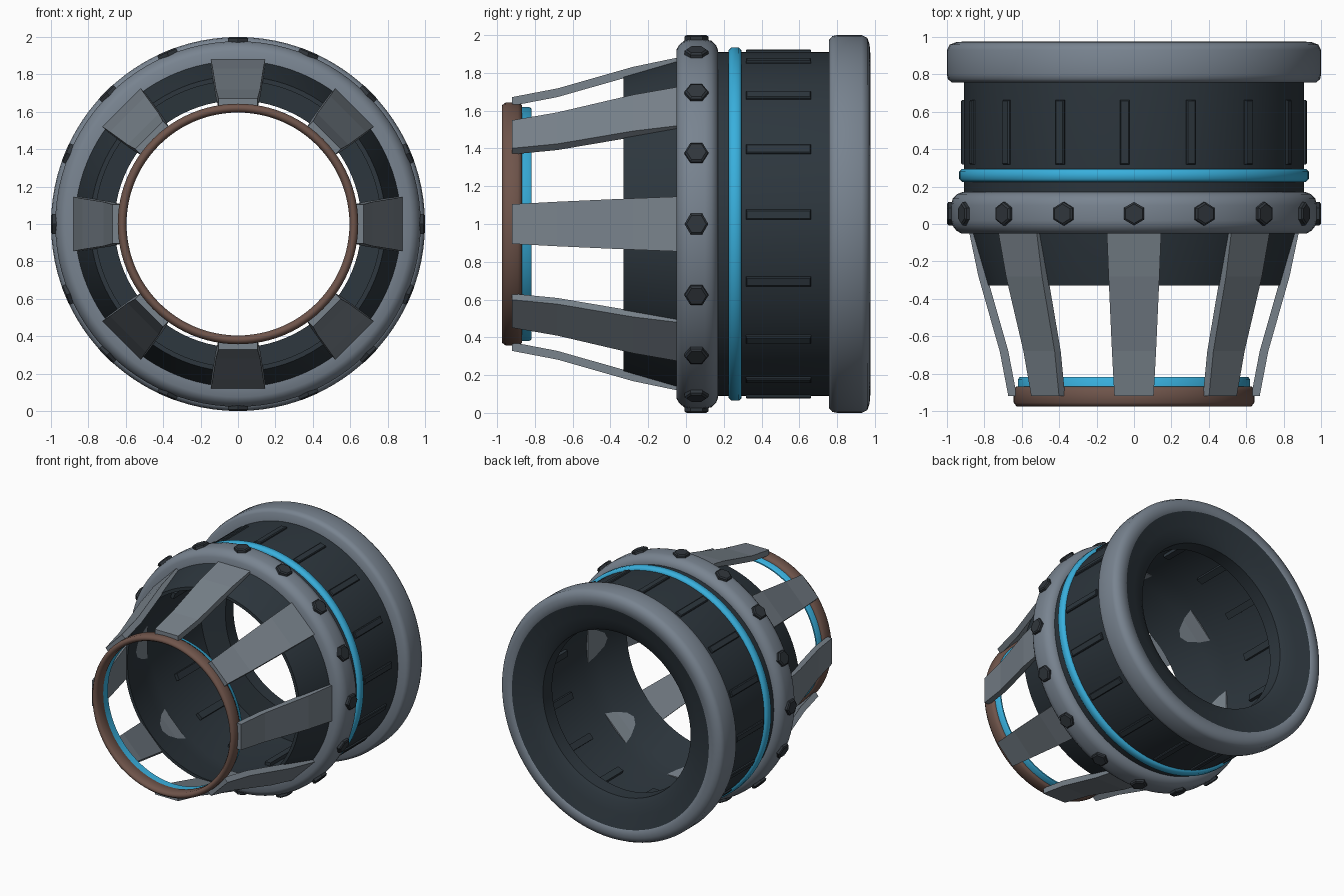
import bpy, bmesh, math
from mathutils import Matrix, Vector

if "Cube" in bpy.data.objects:
    bpy.data.objects.remove(bpy.data.objects["Cube"])

CENTRE = Matrix.Translation((0, 0, 1))


def material(name, rgb):
    m = bpy.data.materials.new(name)
    m.diffuse_color = (*rgb, 1)
    m.use_nodes = True
    m.node_tree.nodes["Principled BSDF"].inputs["Base Color"].default_value = m.diffuse_color
    return m


steel = material("steel grey", (0.19, 0.23, 0.28))
bar_grey = material("bar grey", (0.19, 0.225, 0.26))
dark = material("dark slate", (0.026, 0.037, 0.047))
bolt_dark = material("bolt charcoal", (0.03, 0.037, 0.045))
blue = material("bright blue", (0.04, 0.43, 0.72))
rust = material("rust brown", (0.16, 0.09, 0.07))


def finish(bm, name, mat, smooth=None):
    bmesh.ops.recalc_face_normals(bm, faces=bm.faces)
    me = bpy.data.meshes.new(name)
    bm.to_mesh(me)
    bm.free()
    me.materials.append(mat)
    ob = bpy.data.objects.new(name, me)
    bpy.context.collection.objects.link(ob)
    if smooth:
        bpy.ops.object.select_all(action='DESELECT')
        ob.select_set(True)
        bpy.context.view_layer.objects.active = ob
        bpy.ops.object.shade_smooth_by_angle(angle=math.radians(smooth))
    return ob


def lathe(name, mat, profile, segs=96, smooth=40):
    """Turn a closed (y, radius) profile around the y axis."""
    bm = bmesh.new()
    rings = []
    for i in range(segs):
        a = math.tau * i / segs
        rings.append([bm.verts.new((r * math.sin(a), y, 1 + r * math.cos(a)))
                      for y, r in profile])
    n = len(profile)
    for i in range(segs):
        p, q = rings[i], rings[(i + 1) % segs]
        for j in range(n):
            k = (j + 1) % n
            bm.faces.new((p[j], p[k], q[k], q[j]))
    return finish(bm, name, mat, smooth)


def around(name, mat, count, build, offset=0.0):
    """Repeat a part made at the top of the circle around the y axis."""
    bm = bmesh.new()
    for i in range(count):
        a = math.radians(offset) + math.tau * i / count
        verts = build(bm)
        bmesh.ops.transform(bm, verts=verts, matrix=CENTRE @ Matrix.Rotation(a, 4, 'Y'))
    return finish(bm, name, mat)


# main shell: rear barrel and tapered front skirt
lathe("shell", dark, [(-0.33, 0.79), (-0.05, 0.872), (0.10, 0.90), (0.17, 0.91),
                      (0.80, 0.91), (0.80, 0.875), (0.10, 0.87), (-0.05, 0.84),
                      (-0.33, 0.765)], smooth=25)

# rear outer ring and its dark inner funnel
lathe("rear_ring", steel, [(0.757, 0.88), (0.757, 0.975), (0.775, 0.995), (0.80, 1.0),
                           (0.93, 1.0), (0.96, 0.985), (0.972, 0.95), (0.977, 0.89),
                           (0.95, 0.87)], smooth=60)
lathe("rear_funnel", dark, [(0.975, 0.895), (0.965, 0.86), (0.94, 0.78), (0.915, 0.70),
                            (0.89, 0.665), (0.78, 0.66), (0.765, 0.89), (0.90, 0.895)], smooth=45)

# middle clamp band
lathe("clamp_band", steel, [(-0.05, 0.86), (-0.05, 0.925), (-0.035, 0.95), (-0.01, 0.97),
                            (0.02, 0.977), (0.10, 0.977), (0.135, 0.97), (0.16, 0.945),
                            (0.17, 0.92), (0.17, 0.89), (0.0, 0.88)], smooth=50)

# blue accent bands
lathe("blue_band", blue, [(0.225, 0.89), (0.225, 0.92), (0.24, 0.935), (0.28, 0.935),
                          (0.295, 0.92), (0.295, 0.89)], smooth=50)
lathe("front_blue_ring", blue, [(-0.90, 0.60), (-0.90, 0.62), (-0.83, 0.62),
                                (-0.817, 0.61), (-0.817, 0.60)])

# front rust ring
lathe("front_ring", rust, [(-0.975, 0.61), (-0.975, 0.628), (-0.955, 0.643), (-0.89, 0.643),
                           (-0.868, 0.63), (-0.868, 0.605), (-0.885, 0.596),
                           (-0.955, 0.596)], smooth=60)


def bar(bm):
    # (y, outer radius, half width)
    path = [(-0.92, 0.672, 0.105), (-0.68, 0.718, 0.118),
            (-0.28, 0.832, 0.136), (-0.05, 0.880, 0.145), (0.05, 0.895, 0.148)]
    sections = []
    for y, r, w in path:
        t = 0.046
        sections.append([bm.verts.new(c) for c in
                         ((-w, y, r), (w, y, r), (w, y, r - t), (-w, y, r - t))])
    bm.faces.new(sections[0])
    bm.faces.new(sections[-1])
    for p, q in zip(sections, sections[1:]):
        for j in range(4):
            k = (j + 1) % 4
            bm.faces.new((p[j], p[k], q[k], q[j]))
    return [v for s in sections for v in s]


def bolt(bm):
    # hexagonal head with a small chamfer, corners pointing along y
    rings = []
    for z, r in ((0.95, 0.063), (0.992, 0.063), (1.0, 0.052)):
        rings.append([bm.verts.new((r * math.sin(math.tau * i / 6), 0.055 + r * math.cos(math.tau * i / 6), z))
                      for i in range(6)])
    bm.faces.new(rings[0])
    bm.faces.new(rings[-1])
    for p, q in zip(rings, rings[1:]):
        for j in range(6):
            k = (j + 1) % 6
            bm.faces.new((p[j], p[k], q[k], q[j]))
    return [v for s in rings for v in s]


def ridge(bm):
    # slim block passing through the shell wall
    m = Matrix.Translation((0, 0.49, 0.885)) @ Matrix.Diagonal((0.052, 0.345, 0.08, 1))
    verts = bmesh.ops.create_cube(bm, size=1, matrix=m)["verts"]
    top = [e for e in {e for v in verts for e in v.link_edges}
           if all(v.co.z > 0.9 for v in e.verts)]
    made = bmesh.ops.bevel(bm, geom=top, offset=0.006, segments=1, affect='EDGES')["verts"]
    return list({v for v in verts if v.is_valid} | set(made))


around("front_bars", bar_grey, 8, bar)
around("bolts", bolt_dark, 16, bolt)
around("grip_ridges", dark, 16, ridge, offset=-3.1)
